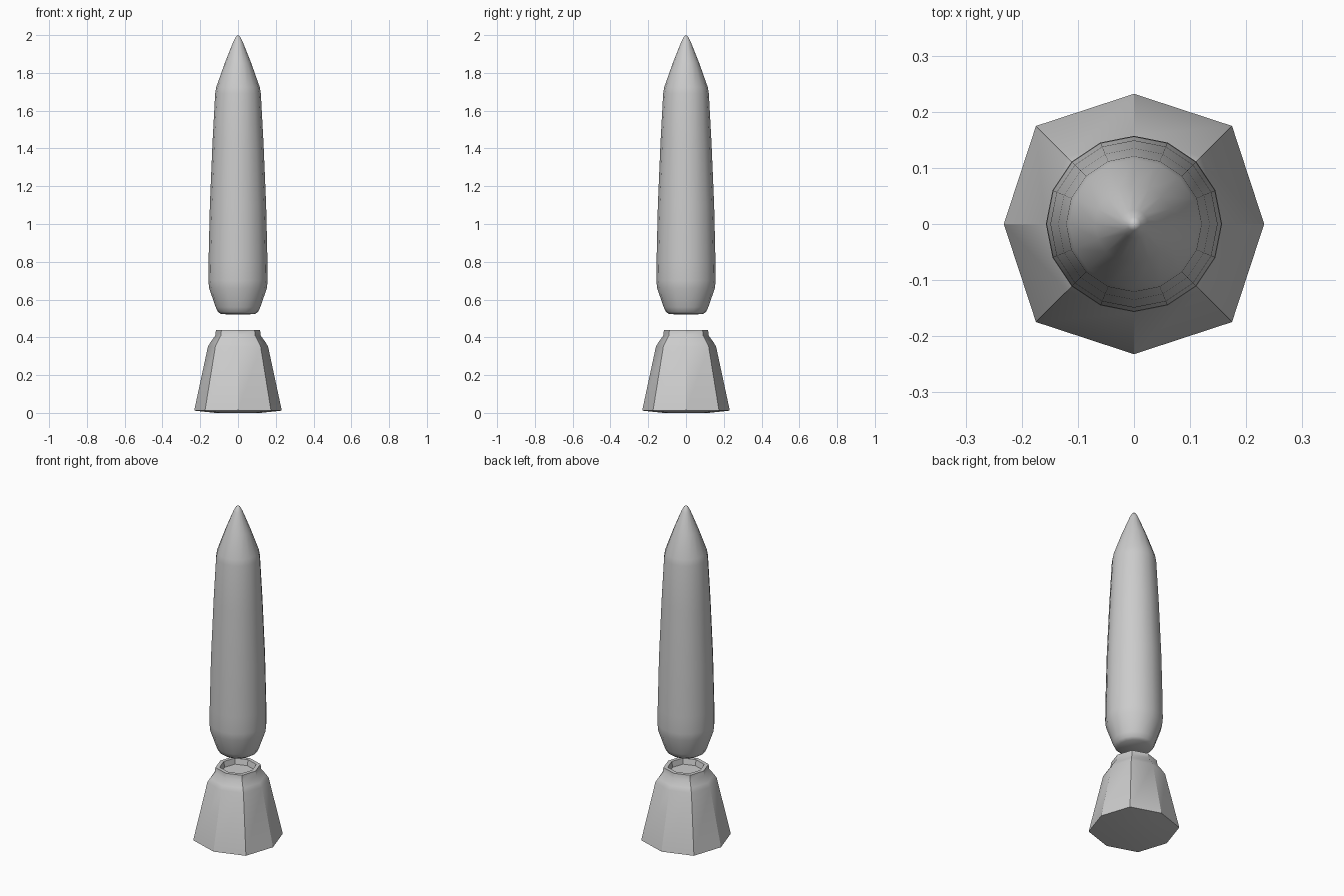
import bpy, bmesh
from math import sin, cos, pi

if "Cube" in bpy.data.objects:
    bpy.data.objects.remove(bpy.data.objects["Cube"])


def lathe(name, profile, sides, diagonal=1.0, angle=0.6):
    """Revolve (radius, z) points; 'diagonal' scales every second corner."""
    bm = bmesh.new()
    rings = []
    for r, z in profile:
        if r == 0:
            rings.append([bm.verts.new((0, 0, z))] * sides)
            continue
        ring = []
        for i in range(sides):
            a = 2 * pi * i / sides
            k = r * (diagonal if i % 2 else 1.0)
            ring.append(bm.verts.new((k * cos(a), k * sin(a), z)))
        rings.append(ring)
    for low, high in zip(rings, rings[1:]):
        for i in range(sides):
            j = (i + 1) % sides
            corners = list(dict.fromkeys((low[i], low[j], high[j], high[i])))
            bm.faces.new(corners)
    bmesh.ops.recalc_face_normals(bm, faces=bm.faces)
    mesh = bpy.data.meshes.new(name)
    bm.to_mesh(mesh)
    bm.free()
    obj = bpy.data.objects.new(name, mesh)
    bpy.context.collection.objects.link(obj)
    bpy.ops.object.select_all(action='DESELECT')
    obj.select_set(True)
    bpy.context.view_layer.objects.active = obj
    bpy.ops.object.shade_smooth_by_angle(angle=angle)
    return obj


# Octagonal flared base with a neck and a shallow socket on top
lathe("base", [(0, 0), (0.12, 0.0), (0.232, 0.012), (0.159, 0.352),
               (0.145, 0.375), (0.12, 0.41), (0.117, 0.438),
               (0.095, 0.438), (0.088, 0.405), (0, 0.405)],
      8, diagonal=1.065)

# Tapered sixteen-sided body with a rounded foot and pointed nose
lathe("body", [(0, 0.52), (0.09, 0.523), (0.107, 0.535), (0.118, 0.56),
               (0.153, 0.66), (0.157, 0.70), (0.156, 0.80), (0.149, 1.10),
               (0.135, 1.43), (0.121, 1.69), (0.115, 1.725),
               (0.070, 1.852), (0.025, 1.965), (0.012, 1.99), (0, 2.0)], 16)
